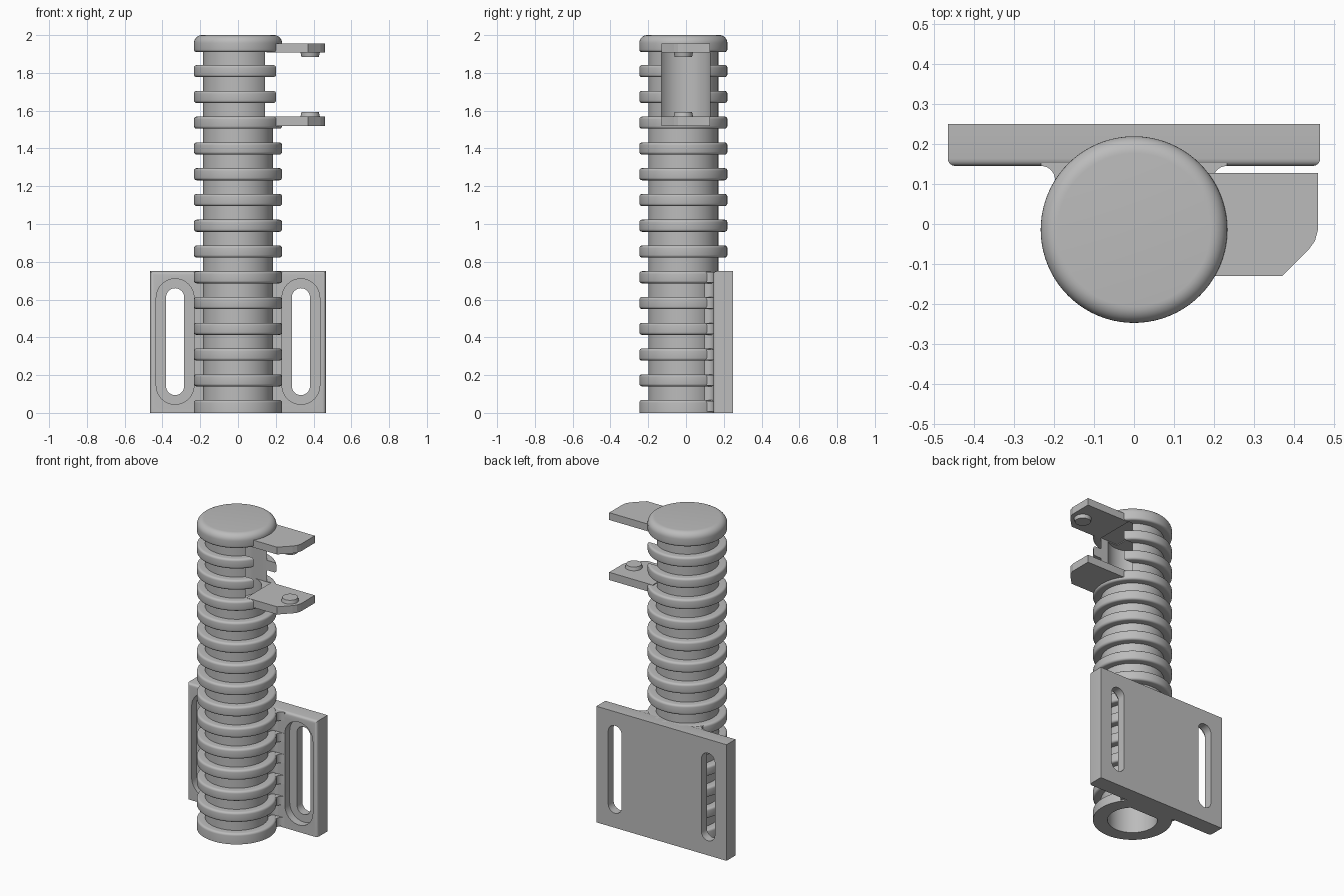
import bpy
import bmesh
from math import sin, cos, pi, radians
from mathutils import Vector

old = bpy.data.objects.get("Cube")
if old:
    bpy.data.objects.remove(old, do_unlink=True)

grey = bpy.data.materials.new("plain grey")
grey.use_nodes = True
grey.diffuse_color = (0.5, 0.5, 0.5, 1)
grey.node_tree.nodes["Principled BSDF"].inputs["Base Color"].default_value = (0.5, 0.5, 0.5, 1)

AXIS_Y = -0.014      # column centre
RING, CORE, BORE = 0.233, 0.185, 0.147
PITCH, HALF = 0.1364, 0.032
PLATE_TOP, PLATE_FRONT, PLATE_BACK = 0.75, 0.145, 0.25


def finish(bm, name):
    bmesh.ops.recalc_face_normals(bm, faces=bm.faces)
    mesh = bpy.data.meshes.new(name)
    bm.to_mesh(mesh)
    bm.free()
    mesh.materials.append(grey)
    obj = bpy.data.objects.new(name, mesh)
    bpy.context.collection.objects.link(obj)
    return obj


def smooth(obj):
    bpy.ops.object.select_all(action='DESELECT')
    obj.select_set(True)
    bpy.context.view_layer.objects.active = obj
    bpy.ops.object.shade_smooth_by_angle(angle=radians(35))


def lathe(name, profile, centre, steps=80):
    bm = bmesh.new()
    vs = [bm.verts.new((centre[0] + r, centre[1], z)) for r, z in profile]
    edges = [bm.edges.new(pair) for pair in zip(vs, vs[1:])]
    bmesh.ops.spin(bm, geom=vs + edges, cent=(*centre, 0), axis=(0, 0, 1),
                   angle=2 * pi, steps=steps)
    bmesh.ops.remove_doubles(bm, verts=bm.verts, dist=1e-5)
    return finish(bm, name)


def prism(name, points, lo, hi, along_y=False):
    """Extrude an outline in xy along z, or an outline in xz along y."""
    bm = bmesh.new()
    place = (lambda p: (p[0], lo, p[1])) if along_y else (lambda p: (p[0], p[1], lo))
    face = bm.faces.new([bm.verts.new(place(p)) for p in points])
    out = bmesh.ops.extrude_face_region(bm, geom=[face])
    move = Vector((0, hi - lo, 0)) if along_y else Vector((0, 0, hi - lo))
    bmesh.ops.translate(bm, vec=move, verts=[v for v in out["geom"] if isinstance(v, bmesh.types.BMVert)])
    return finish(bm, name)


def cut(obj, cutter):
    mod = obj.modifiers.new("cut", 'BOOLEAN')
    mod.operation, mod.solver, mod.object = 'DIFFERENCE', 'EXACT', cutter
    bpy.context.view_layer.update()
    deps = bpy.context.evaluated_depsgraph_get()
    mesh = bpy.data.meshes.new_from_object(obj.evaluated_get(deps))
    obj.modifiers.clear()
    obj.data = mesh
    bpy.data.objects.remove(cutter, do_unlink=True)


def arc(cx, cy, r, start, end, n):
    angles = [radians(start + (end - start) * i / n) for i in range(n + 1)]
    return [(cx + r * cos(a), cy + r * sin(a)) for a in angles]


def rect(x0, x1, y0, y1):
    return [(x0, y0), (x1, y0), (x1, y1), (x0, y1)]


# Ribbed hollow column with a rounded closed cap
ring_mids = [0.036 + PITCH * i for i in range(14)]
edge = 0.014
profile = [(0, 1.91), (BORE, 1.91), (BORE, 0), (RING, 0)]
for i, mid in enumerate(ring_mids):
    low, high = mid - HALF, mid + HALF
    if i:
        profile += [(CORE, low)] + arc(RING - edge, low + edge, edge, -90, 0, 4)
    profile += arc(RING - edge, high - edge, edge, 0, 90, 4) + [(CORE, high)]
profile += [(CORE, 1.91)] + arc(RING - edge, 1.91 + edge, edge, -90, 0, 4)
profile += arc(RING - 0.042, 1.958, 0.042, 0, 90, 8) + [(0, 2.0)]
column = lathe("ribbed_column", profile, (0, AXIS_Y))

# Side window near the top
cut(column, prism("window_cutter", rect(0.02, 0.5, -0.13, 0.127), 1.565, 1.915))
smooth(column)

# Window tabs with facing pegs
tab_outline = [(0.15, -0.13), (0.37, -0.13), (0.436, -0.064), (0.452, -0.042),
               (0.46, -0.012), (0.46, 0.127), (0.15, 0.127)]
for level, low, high, base, tip in (("upper", 1.908, 1.955, 1.912, 1.885),
                                    ("lower", 1.52, 1.57, 1.566, 1.592)):
    prism(level + "_tab", tab_outline, low, high)
    peg = lathe(level + "_peg", [(0, base), (0.052, base), (0.046, tip), (0, tip)],
                (0.382, AXIS_Y), 32)
    smooth(peg)

# Mounting plate, rounded on its front side and top edges
plate = prism("mounting_plate", rect(-0.465, 0.465, PLATE_FRONT, PLATE_BACK), 0, PLATE_TOP)
bm = bmesh.new()
bm.from_mesh(plate.data)
front = [e for e in bm.edges
         if all(v.co.y < PLATE_FRONT + 0.01 for v in e.verts)
         and any(v.co.z > 0.1 for v in e.verts)]
bmesh.ops.bevel(bm, geom=front, offset=0.018, segments=4, profile=0.5, affect='EDGES')
bm.to_mesh(plate.data)
bm.free()


def stadium(x, r, low, high):
    return arc(x, high - r, r, 0, 180, 16) + arc(x, low + r, r, 180, 360, 16)


# Long slots, each with a wider recess at the front
for side in (-1, 1):
    x = side * 0.333
    cut(plate, prism("recess_cutter", stadium(x, 0.1, 0.045, 0.71), 0.1, 0.195, True))
    cut(plate, prism("slot_cutter", stadium(x, 0.048, 0.094, 0.66), 0.1, 0.3, True))
smooth(plate)


# Flared necks joining the core and each ring to the plate
def neck(name, half, start, r, low, high):
    flare = arc(half + r, PLATE_FRONT - r, r, 180, 90, 6)
    right = [(half, start)] + flare + [(half + r, PLATE_FRONT + 0.01)]
    left = [(-x, y) for x, y in reversed(right)]
    smooth(prism(name, right + left, low, high))


neck("core_neck_left", 0.148, 0.092, 0.035, 0, PLATE_TOP - 0.02)
for i, mid in enumerate(ring_mids[:6]):
    neck(f"ring_neck_{i + 1}", 0.197, 0.105, 0.035, max(0, mid - HALF + 0.004),
         min(PLATE_TOP, mid + HALF - 0.004))
